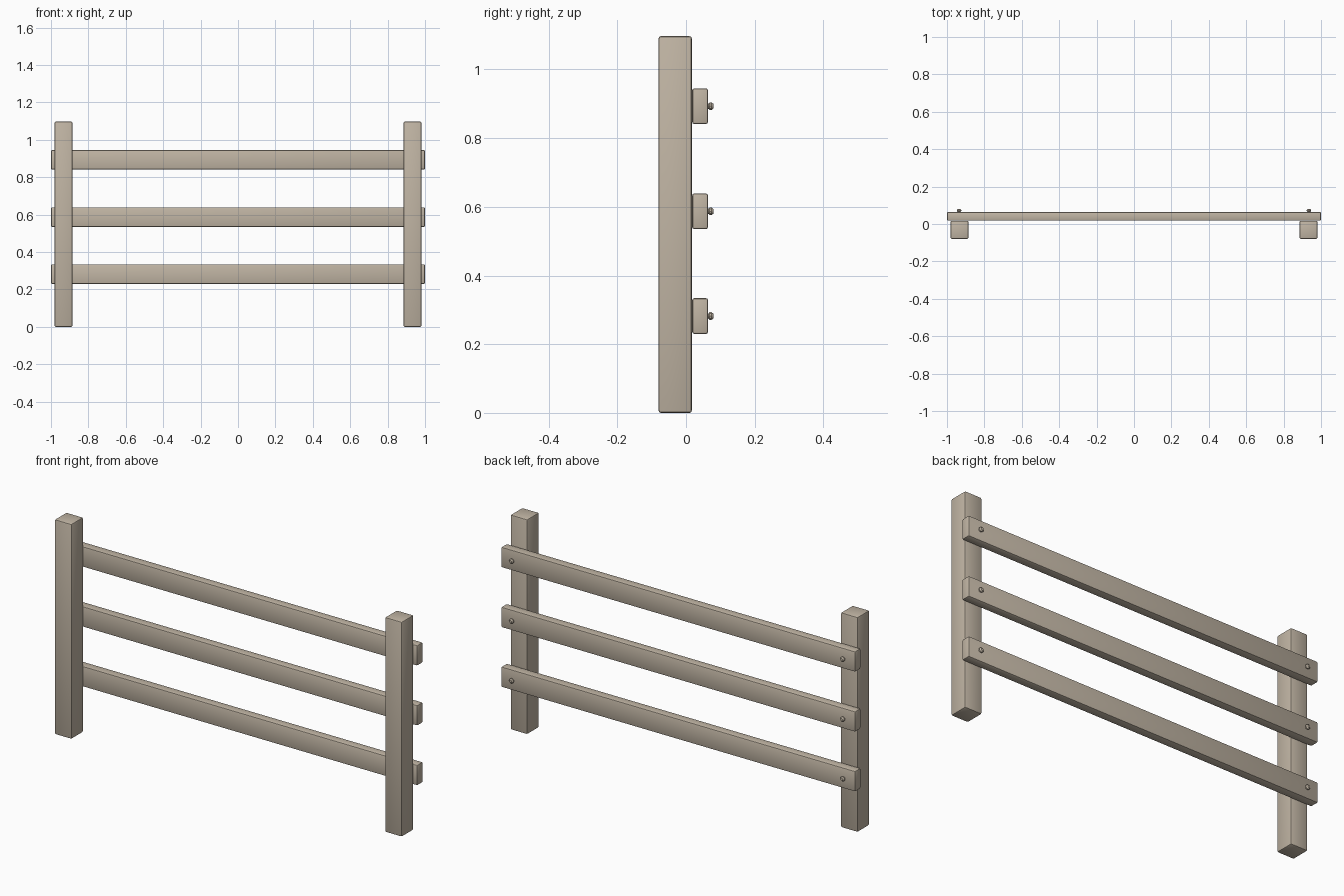
import bpy, bmesh, math
from mathutils import Matrix

if "Cube" in bpy.data.objects:
    bpy.data.objects.remove(bpy.data.objects["Cube"])

wood = bpy.data.materials.new("weathered_wood")
wood.diffuse_color = (0.53, 0.46, 0.37, 1)
wood.use_nodes = True
wood.node_tree.nodes["Principled BSDF"].inputs["Base Color"].default_value = wood.diffuse_color


def finish(name, bm):
    """Turn a bmesh into a named, wood-coloured object."""
    bmesh.ops.recalc_face_normals(bm, faces=bm.faces)
    me = bpy.data.meshes.new(name)
    bm.to_mesh(me)
    bm.free()
    me.materials.append(wood)
    ob = bpy.data.objects.new(name, me)
    bpy.context.collection.objects.link(ob)
    bpy.context.view_layer.objects.active = ob
    for o in bpy.context.selected_objects:
        o.select_set(False)
    ob.select_set(True)
    bpy.ops.object.shade_smooth_by_angle(angle=math.radians(30))
    return ob


def beam(name, lo, hi, bevel):
    """Box between two corners with softened edges."""
    size = [h - l for l, h in zip(lo, hi)]
    mid = [(h + l) / 2 for l, h in zip(lo, hi)]
    bm = bmesh.new()
    bmesh.ops.create_cube(bm, size=1, matrix=Matrix.Translation(mid) @ Matrix.Diagonal((*size, 1)))
    bmesh.ops.bevel(bm, geom=bm.edges[:], offset=bevel, segments=2, profile=0.5, affect='EDGES')
    return finish(name, bm)


def bolt(name, x, z):
    """Turned bolt with a neck and rounded head, pointing backwards."""
    profile = [(0.008, 0.055), (0.008, 0.066), (0.012, 0.069), (0.012, 0.074), (0.007, 0.08)]
    sides = 10
    bm = bmesh.new()
    rings = []
    for r, y in profile:
        rings.append([bm.verts.new((x + r * math.cos(a), y, z + r * math.sin(a)))
                      for a in (2 * math.pi * i / sides for i in range(sides))])
    for a, b in zip(rings, rings[1:]):
        for i in range(sides):
            j = (i + 1) % sides
            bm.faces.new((a[i], a[j], b[j], b[i]))
    bm.faces.new(rings[0])
    bm.faces.new(rings[-1])
    return finish(name, bm)


# Two upright posts
for side, cx in (("left", -0.933), ("right", 0.933)):
    beam(f"{side}_post", (cx - 0.048, -0.08, 0), (cx + 0.048, 0.017, 1.097), 0.007)

# Three horizontal rails, each bolted at both ends
for level, z in (("lower", 0.282), ("middle", 0.587), ("upper", 0.893)):
    beam(f"{level}_rail", (-1, 0.018, z - 0.052), (1, 0.064, z + 0.052), 0.006)
    for side, x in (("left", -0.935), ("right", 0.935)):
        bolt(f"{level}_{side}_bolt", x, z)
